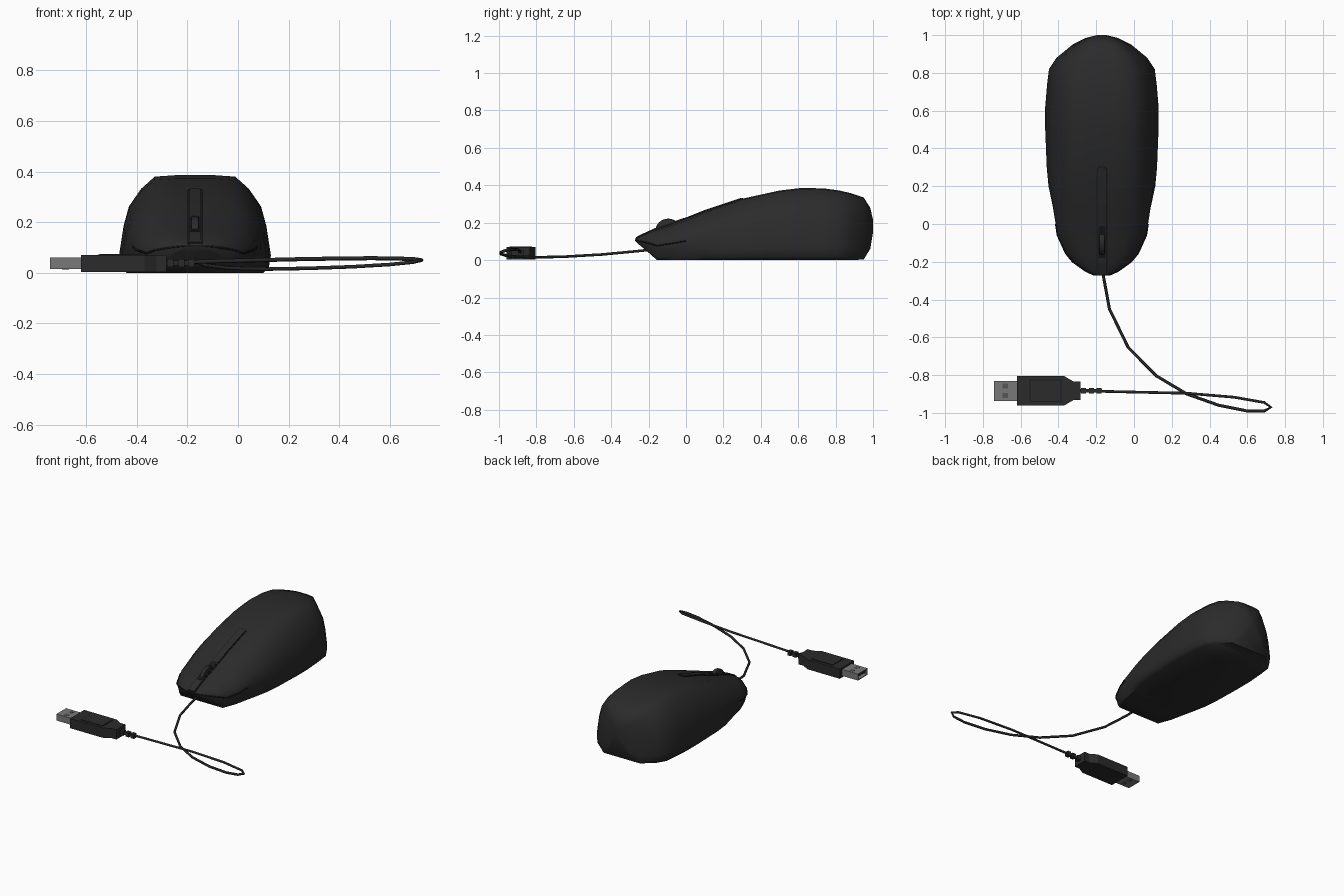
import bpy, bmesh, math
from mathutils import Vector, Matrix

if "Cube" in bpy.data.objects:
    bpy.data.objects.remove(bpy.data.objects["Cube"])

CX = -0.17      # centre line of the mouse
UY = -0.883     # centre line of the plug


def material(name, v):
    m = bpy.data.materials.new(name)
    m.diffuse_color = (v, v, v, 1)
    m.use_nodes = True
    m.node_tree.nodes["Principled BSDF"].inputs["Base Color"].default_value = m.diffuse_color
    return m


BLACK = material("black plastic", 0.024)
DARK = material("dark seam", 0.010)
CABLE = material("cable rubber", 0.020)
METAL = material("plug metal", 0.19)
HOLE = material("plug hole grey", 0.09)


def finish(bm, name, mat, smooth=None):
    bmesh.ops.recalc_face_normals(bm, faces=bm.faces)
    me = bpy.data.meshes.new(name)
    bm.to_mesh(me)
    bm.free()
    ob = bpy.data.objects.new(name, me)
    bpy.context.collection.objects.link(ob)
    me.materials.append(mat)
    if smooth:
        bpy.ops.object.select_all(action='DESELECT')
        ob.select_set(True)
        bpy.context.view_layer.objects.active = ob
        bpy.ops.object.shade_smooth_by_angle(angle=math.radians(smooth))
    return ob


def loft(name, rings, mat, smooth=None):
    bm = bmesh.new()
    vs = [[bm.verts.new(p) for p in r] for r in rings]
    n = len(vs[0])
    for a, b in zip(vs, vs[1:]):
        for i in range(n):
            j = (i + 1) % n
            bm.faces.new((a[i], a[j], b[j], b[i]))
    bm.faces.new(vs[0])
    bm.faces.new(vs[-1])
    return finish(bm, name, mat, smooth)


def box(name, x0, x1, y0, y1, z0, z1, mat):
    return loft(name, [[(x, y0, z0), (x, y1, z0), (x, y1, z1), (x, y0, z1)]
                       for x in (x0, x1)], mat)


def tube(name, pts, r, mat, cyclic=False):
    cu = bpy.data.curves.new(name, 'CURVE')
    cu.dimensions = '3D'
    cu.bevel_depth = r
    cu.bevel_resolution = 1
    cu.use_fill_caps = True
    sp = cu.splines.new('POLY')
    sp.points.add(len(pts) - 1)
    for p, c in zip(sp.points, pts):
        p.co = (*c, 1)
    sp.use_cyclic_u = cyclic
    cu.materials.append(mat)
    ob = bpy.data.objects.new(name, cu)
    bpy.context.collection.objects.link(ob)
    return ob


# Mouse body stations: y, half width, bottom, top
ST = [(-.27, .04, .10, .115), (-.25, .085, .082, .126), (-.2, .155, .04, .15),
      (-.155, .192, .0, .167), (-.06, .235, .0, .20), (0, .247, .0, .222),
      (.1, .268, .0, .262), (.2, .285, .0, .295), (.3, .292, .0, .328),
      (.5, .30, .0, .372), (.62, .30, .0, .386), (.74, .29, .0, .383),
      (.82, .28, .0, .372), (.88, .24, .0, .358), (.95, .155, .003, .335),
      (.985, .085, .06, .28), (1.0, .025, .15, .215)]
# Half cross-sections (width fraction, height fraction): palm end and nose end
PALM = [(.90, 0), (.97, .05), (1, .18), (.94, .48), (.87, .68), (.71, .86), (.53, .985), (.25, 1)]
NOSE = [(.84, 0), (.90, .10), (.95, .30), (1, .46), (.94, .62), (.80, .82), (.55, .95), (.15, 1)]


def section(y, w, lo, hi):
    t = min(1, max(0, (.25 - y) / .3))
    half = [((a[0] * (1 - t) + b[0] * t) * w,
             lo + (hi - lo) * (a[1] * (1 - t) + b[1] * t)) for a, b in zip(PALM, NOSE)]
    return ([(CX + x, y, z) for x, z in half] +
            [(CX - x, y, z) for x, z in reversed(half)])


loft("mouse_body", [section(*s) for s in ST], BLACK, 50)

# Seam between the button shell and the base
right = [section(*s)[3] for s in ST[:6]]
left = [(2 * CX - x, y, z) for x, y, z in right]
tube("button_seam", right[::-1] + left, .004, DARK)


def top(y):
    for a, b in zip(ST, ST[1:]):
        if y <= b[0]:
            f = (y - a[0]) / (b[0] - a[0])
            return a[3] + f * (b[3] - a[3])


# Centre strip that follows the top surface
def strip(name, y0, y1, half, lift, mat):
    ys = sorted({y0, y1, y1 - .012} | {s[0] for s in ST if y0 < s[0] < y1 - .012})
    rings = []
    for y in ys:
        h = half * (.55 if y == y1 else 1)
        z = top(y)
        rings.append([(CX - h, y, z - .012), (CX + h, y, z - .012),
                      (CX + h, y, z + lift), (CX - h, y, z + lift)])
    loft(name, rings, mat)


strip("strip_edge", -.27, .305, .029, .003, DARK)
strip("centre_strip", -.268, .298, .023, .006, BLACK)
strip("wheel_slot", -.18, -.01, .019, .008, DARK)

# Scroll wheel
bm = bmesh.new()
bmesh.ops.create_cone(bm, cap_ends=True, segments=24, radius1=.07, radius2=.07, depth=.032,
                      matrix=Matrix.Translation((CX, -.095, .152)) @ Matrix.Rotation(math.pi / 2, 4, 'Y'))
rim = [e for e in bm.edges if len({round(v.co.x, 3) for v in e.verts}) == 1]
bmesh.ops.bevel(bm, geom=rim, offset=.008, segments=2, affect='EDGES', profile=.5)
finish(bm, "scroll_wheel", BLACK, 40)

# Cable with its loop
tube("cable", [(-.17, -.19, .055), (-.163, -.27, .047), (-.13, -.45, .03), (-.03, -.655, .018),
               (.12, -.805, .015), (.28, -.9, .018), (.45, -.96, .024), (.6, -.99, .033),
               (.69, -.99, .042), (.725, -.97, .05), (.69, -.945, .055), (.53, -.917, .058),
               (.28, -.896, .055), (-.08, -.888, .046), (-.28, UY, .04)], .008, CABLE)

# Strain relief: sleeve with ribs
box("relief_sleeve", -.285, -.17, UY - .009, UY + .009, .029, .049, CABLE)
for i, x in enumerate((-.268, -.225, -.185)):
    box(f"relief_rib_{i + 1}", x - .013, x + .013, UY - .015, UY + .015, .024, .054, BLACK)

# Plug grip, narrowing towards the cable
Z0, Z1 = .004, .071
loft("plug_grip", [[(x, UY - h, Z0), (x, UY + h, Z0), (x, UY + h, Z1), (x, UY - h, Z1)]
                   for x, h in ((-.62, .078), (-.37, .078), (-.322, .05), (-.283, .05))], BLACK)
box("grip_panel_edge", -.553, -.383, UY - .06, UY + .06, Z1 - .01, Z1 + .001, DARK)
box("grip_panel", -.548, -.388, UY - .055, UY + .055, Z1 - .01, Z1 + .003, BLACK)

# Metal plug: hollow shell, tongue and contact windows
M0, M1 = .015, .06
for name, y0, y1, z0, z1 in (("top", -.053, .053, M1 - .005, M1), ("bottom", -.053, .053, M0, M0 + .005),
                             ("near", -.053, -.047, M0 + .005, M1 - .005),
                             ("far", .047, .053, M0 + .005, M1 - .005)):
    box(f"plug_shell_{name}", -.742, -.61, UY + y0, UY + y1, z0, z1, METAL)
box("plug_tongue", -.735, -.61, UY - .042, UY + .042, .036, .05, BLACK)
for side in (-1, 1):
    y = UY + side * .025
    for face, z in (("top", M1), ("bottom", M0)):
        box(f"plug_window_{face}_{'far' if side > 0 else 'near'}", -.695, -.667,
            y - .014, y + .014, z - .001, z + .001, HOLE)
